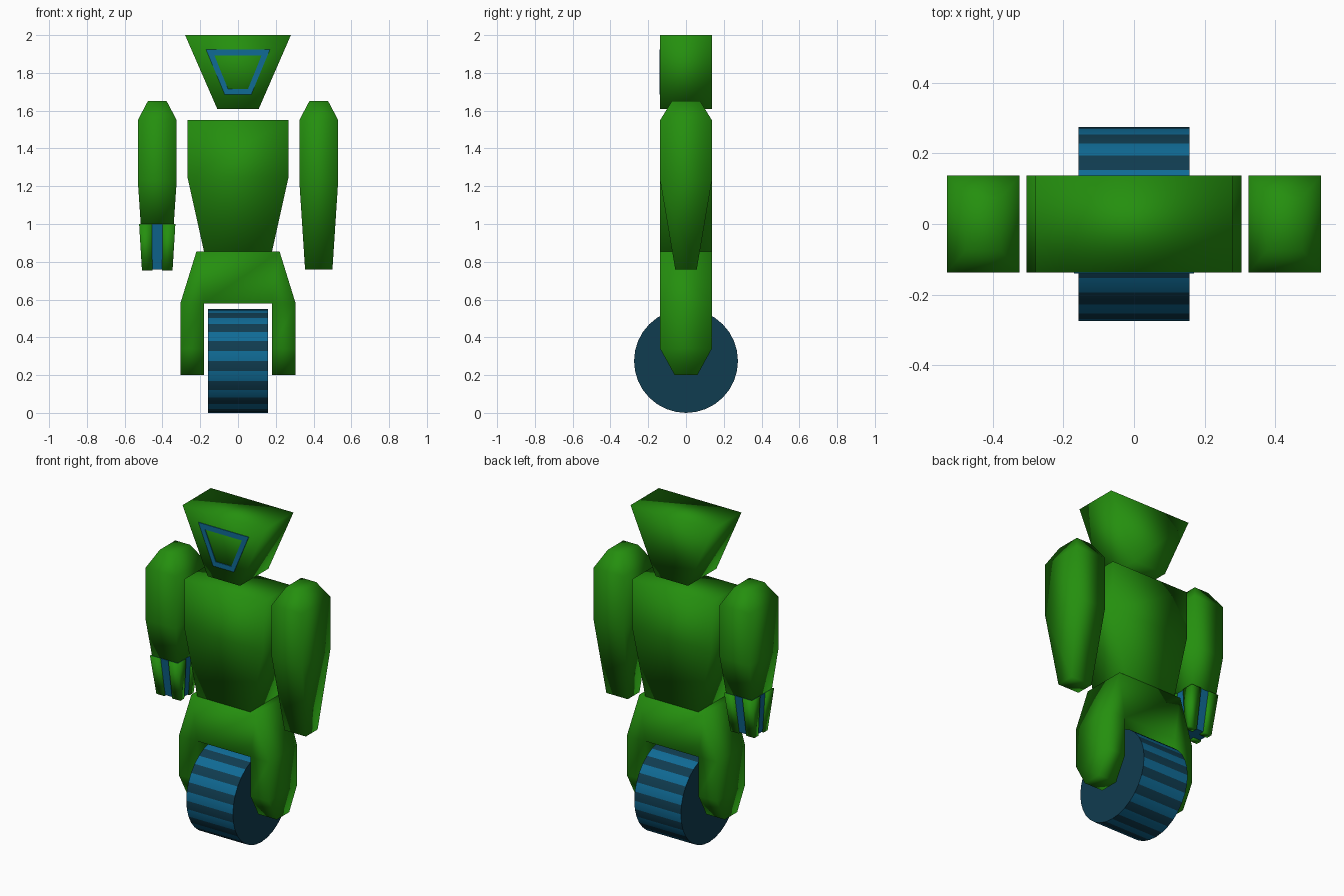
import bpy, bmesh, math

if "Cube" in bpy.data.objects:
    bpy.data.objects.remove(bpy.data.objects["Cube"])

def material(name, rgb):
    m = bpy.data.materials.new(name)
    m.diffuse_color = (*rgb, 1)
    m.use_nodes = True
    m.node_tree.nodes["Principled BSDF"].inputs["Base Color"].default_value = m.diffuse_color
    return m

GREEN = material("green", (0.018, 0.275, 0.0045))
BLUE = material("blue", (0.005, 0.145, 0.300))
DARK = material("dark_teal", (0.005, 0.045, 0.080))

D = 0.137  # half depth of the body

def finish(name, bm, mats, smooth=True):
    bmesh.ops.recalc_face_normals(bm, faces=bm.faces)
    for f in bm.faces:
        f.smooth = smooth
    me = bpy.data.meshes.new(name)
    bm.to_mesh(me)
    bm.free()
    ob = bpy.data.objects.new(name, me)
    bpy.context.collection.objects.link(ob)
    for m in mats:
        me.materials.append(m)
    return ob

def slab(name, pts, cells, mat, y0=0.0, smooth=True):
    """Front outline of (x, z, half_depth) points split in cells, given depth."""
    bm = bmesh.new()
    front = [bm.verts.new((x, y0 - h, z)) for x, z, h in pts]
    back = [bm.verts.new((x, y0 + h, z)) for x, z, h in pts]
    edges = [(c[i], c[(i + 1) % len(c)]) for c in cells for i in range(len(c))]
    for c in cells:
        bm.faces.new([front[i] for i in c])
        bm.faces.new([back[i] for i in reversed(c)])
    for a, b in edges:
        if (b, a) not in edges:
            bm.faces.new((front[b], front[a], back[a], back[b]))
    return finish(name, bm, [mat], smooth)

def loft(name, rings, mat, smooth=True):
    """Rectangular rings (x0, x1, y0, y1, z) joined top to bottom."""
    bm = bmesh.new()
    vs = [[bm.verts.new(p) for p in ((a, c, z), (b, c, z), (b, d, z), (a, d, z))]
          for a, b, c, d, z in rings]
    for r, s in zip(vs, vs[1:]):
        for i in range(4):
            j = (i + 1) % 4
            bm.faces.new((r[i], r[j], s[j], s[i]))
    bm.faces.new(vs[0])
    bm.faces.new(vs[-1])
    return finish(name, bm, [mat], smooth)

# Head wedge
slab("head", [(-.11, 1.61, D), (.11, 1.61, D), (.28, 2, D), (-.28, 2, D)],
     [(0, 1, 2, 3)], GREEN)

# Visor frame: thin trapezoid ring on the face
T = 0.003
outer = [(-.07, 1.685, T), (.07, 1.685, T), (.17, 1.925, T), (-.17, 1.925, T)]
inner = [(-.053, 1.715, T), (.053, 1.715, T), (.125, 1.893, T), (-.125, 1.893, T)]
slab("visor_frame", outer + inner,
     [(i, (i + 1) % 4, (i + 1) % 4 + 4, i + 4) for i in range(4)],
     BLUE, y0=-D - 0.001, smooth=False)

# Torso
slab("torso", [(-.18, .855, D), (.18, .855, D), (.268, 1.25, D), (.268, 1.55, D),
               (-.268, 1.55, D), (-.268, 1.25, D)],
     [(0, 1, 2, 5), (5, 2, 3, 4)], GREEN)

# Hips and legs: fork over the wheel, feet tapered in depth
side = [(.22, .855, D), (.18, .58, D), (.305, .58, D), (.18, .34, D),
        (.305, .34, D), (.18, .2, .06), (.305, .2, .06)]
right_cells = [(1, 2, 0), (3, 4, 2, 1), (5, 6, 4, 3)]
left_cells = [tuple(i + 7 for i in reversed(c)) for c in right_cells]
slab("hips_and_legs", side + [(-x, z, h) for x, z, h in side],
     right_cells + left_cells + [(8, 1, 0, 7)], GREEN)

# Arms: half width, half depth and height of each ring
AX = 0.4275
def arm_ring(cx, hx, hy, z):
    return (cx - hx, cx + hx, -hy, hy, z)

upper = [(.05, .075, 1.65), (.103, D, 1.55), (.103, D, 1.23)]
loft("plain_arm", [arm_ring(AX, *r) for r in upper + [(.0725, .057, .76)]], GREEN)
loft("tool_arm", [arm_ring(-AX, *r) for r in upper + [(.0875, .097, 1.0)]], GREEN)

# Tool end: blue core showing between four corner claws
loft("tool_core", [arm_ring(-AX, .089, .099, 1.0), arm_ring(-AX, .0735, .057, .76)],
     BLUE, smooth=False)
for sx in (-1, 1):
    for sy in (-1, 1):
        rings = []
        for hx, hy, g, z in ((.096, .105, .028, 1.0), (.081, .064, .026, .755)):
            xs = sorted((-AX + sx * g, -AX + sx * hx))
            ys = sorted((sy * g, sy * hy))
            rings.append((*xs, *ys, z))
        loft(f"claw_{'left' if sx < 0 else 'right'}_{'front' if sy < 0 else 'back'}",
             rings, GREEN)

# Wheel: 32 sides, alternate tread faces coloured
N, R, W = 32, 0.275, 0.158
bm = bmesh.new()
rims = [[bm.verts.new((x, R * math.sin(2 * math.pi * k / N),
                       R + R * math.cos(2 * math.pi * k / N))) for k in range(N)]
        for x in (-W, W)]
for k in range(N):
    j = (k + 1) % N
    f = bm.faces.new((rims[0][k], rims[0][j], rims[1][j], rims[1][k]))
    f.material_index = k % 2
for rim in rims:
    bm.faces.new(rim).material_index = 1
wheel = finish("wheel", bm, [BLUE, DARK])
bpy.ops.object.select_all(action='DESELECT')
wheel.select_set(True)
bpy.context.view_layer.objects.active = wheel
bpy.ops.object.shade_smooth_by_angle(angle=math.radians(40))
